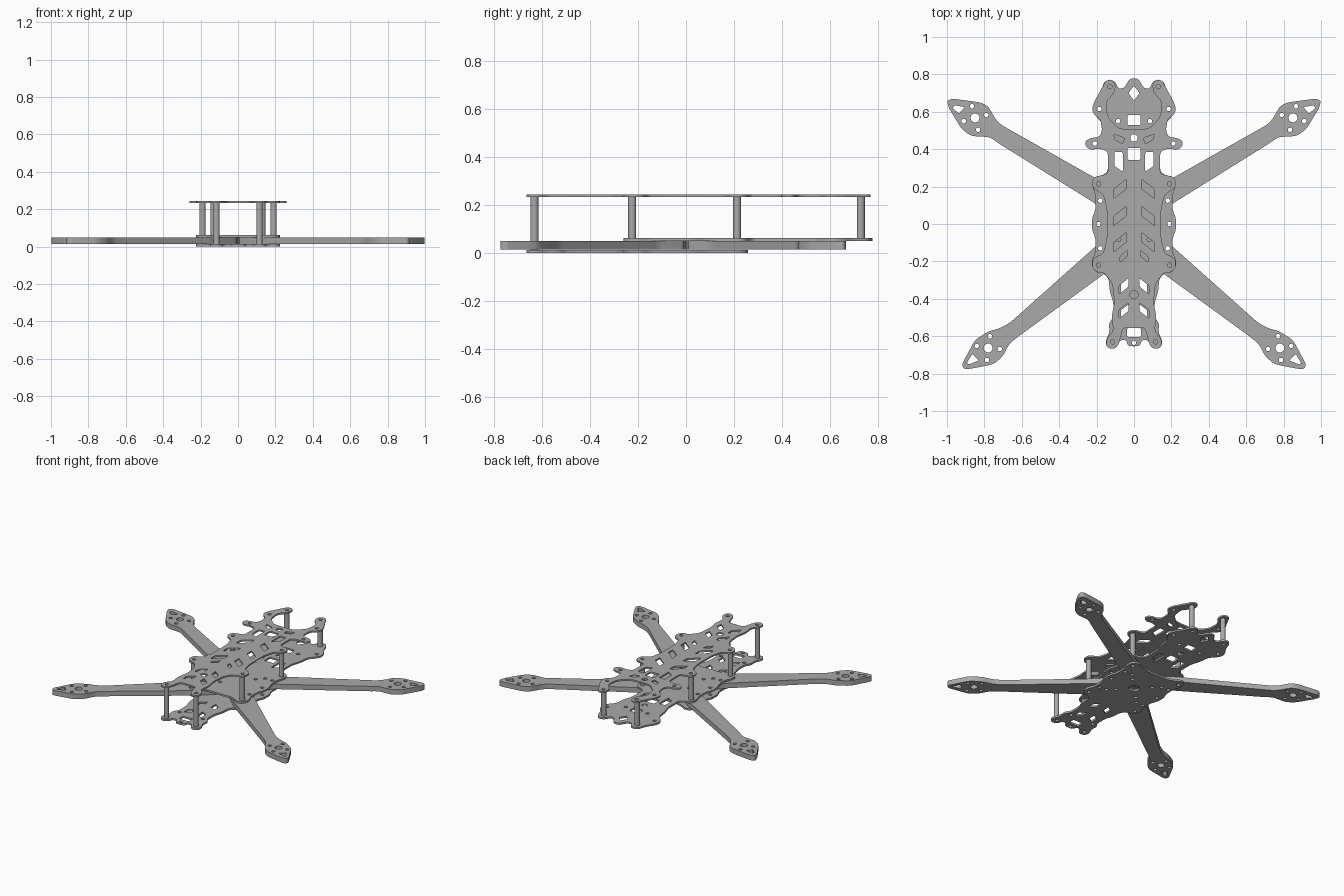
import bpy, bmesh, math
from mathutils import Vector

cube = bpy.data.objects.get("Cube")
if cube:
    bpy.data.objects.remove(cube)

U = 0.01  # plan coordinates are given in hundredths


def material(name, value):
    m = bpy.data.materials.new(name)
    m.use_nodes = True
    colour = (value, value, value, 1)
    m.diffuse_color = colour
    m.node_tree.nodes["Principled BSDF"].inputs["Base Color"].default_value = colour
    return m


GREY = material("plain grey", 0.4)


def fillet(points, radius, steps=4):
    """Round every corner of a closed polygon."""
    pts = [Vector(p) for p in points]
    out = []
    for i, p in enumerate(pts):
        a, b = pts[i - 1] - p, pts[(i + 1) % len(pts)] - p
        d = min(radius, a.length * 0.48, b.length * 0.48)
        a, b = p + a.normalized() * d, p + b.normalized() * d
        for k in range(steps + 1):
            t = k / steps
            out.append(a * (1 - t) ** 2 + p * 2 * t * (1 - t) + b * t * t)
    return out


def mirror(points):
    return [(-x, y) for x, y in points]


def symmetric(half):
    """Close a half outline that starts and ends on the centre line."""
    return half + mirror(half[1:-1])[::-1]


def circle(x, y, r, n=16):
    return [Vector((x + r * math.cos(k * math.tau / n), y + r * math.sin(k * math.tau / n)))
            for k in range(n)]


def rect(x, y, w, h):
    return [(x - w, y - h), (x + w, y - h), (x + w, y + h), (x - w, y + h)]


def slant(y, x0, x1, drop, height):
    """Slanted slot on the left half, falling away from the centre line."""
    return [(x0, y), (x1, y - drop), (x1, y - drop - height), (x0, y - height)]


def both(shapes):
    return shapes + [mirror(s) for s in shapes]


def bolts(places, r=1.2):
    return both([circle(x, y, r) for x, y in places])


def finish(obj):
    obj.data.materials.clear()
    obj.data.materials.append(GREY)
    bpy.ops.object.select_all(action="DESELECT")
    obj.select_set(True)
    bpy.context.view_layer.objects.active = obj
    bpy.ops.object.shade_smooth_by_angle(angle=math.radians(30))


def plate(name, outline, holes, z0, z1):
    """Flat sheet with cut-outs, filled from nested closed splines."""
    curve = bpy.data.curves.new(name + " profile", "CURVE")
    curve.dimensions = "2D"
    curve.fill_mode = "BOTH"
    curve.extrude = (z1 - z0) / 2
    for loop in [outline] + holes:
        spline = curve.splines.new("POLY")
        spline.points.add(len(loop) - 1)
        spline.use_cyclic_u = True
        for p, q in zip(spline.points, loop):
            p.co = (q[0] * U, q[1] * U, 0, 1)
    temp = bpy.data.objects.new(name + " temp", curve)
    bpy.context.collection.objects.link(temp)
    deps = bpy.context.evaluated_depsgraph_get()
    mesh = bpy.data.meshes.new_from_object(temp.evaluated_get(deps))
    bpy.data.objects.remove(temp)
    bm = bmesh.new()
    bm.from_mesh(mesh)
    bmesh.ops.remove_doubles(bm, verts=bm.verts, dist=0.00005)
    bmesh.ops.translate(bm, verts=bm.verts, vec=(0, 0, (z0 + z1) / 2))
    bmesh.ops.recalc_face_normals(bm, faces=bm.faces)
    bm.to_mesh(mesh)
    bm.free()
    obj = bpy.data.objects.new(name, mesh)
    bpy.context.collection.objects.link(obj)
    finish(obj)
    return obj


# Shared cut-outs and edges
diamond = [(0, 74), (3, 70), (0, 66), (-3, 70)]
rear_window = rect(0, 37.5, 3.5, 3.2)
rear_slot = [(6, 38.5), (10.5, 38.5), (10.5, 31), (6, 28)]
waist = [(14, 28), (17, 26), (20, 25.5), (22, 23), (22, 19), (20.5, 15), (20.5, 8), (22.5, 3),
         (22.5, -3), (20.5, -8), (20.5, -15), (22.5, -19), (22.5, -23), (20, -26), (17, -26)]
side_bolts = [(19, 21.5), (18, 12.5), (19, 0), (18, -13), (19, -22)]
stack_bolts = [(12.5, 12.5), (12.5, -12.5), (8.2, 8.2), (8.2, -8.2)]

# Top plate
top = symmetric([(0, 50.5), (8, 51), (14, 57), (15, 65), (10, 71), (10, 75), (11.5, 77), (15, 77),
                 (17, 73), (21.5, 65), (22.5, 61), (21, 58), (18, 56), (17, 50), (18.5, 46.5),
                 (23, 46), (26, 44.5), (26, 41.5), (23, 39.5), (19, 40.5), (14, 39), (14, 27),
                 (17, 26), (20.5, 25.5), (22.5, 23), (22, 19), (16.5, 16), (14.5, 8), (14.5, -8),
                 (16.5, -16), (22, -18), (22.5, -23), (20, -26), (16, -26), (11.5, -32),
                 (10.5, -42), (12, -50), (11, -57), (14.5, -61), (15, -65), (12.5, -67),
                 (9, -66), (7.5, -62), (6, -55.5), (0, -55.5)])
slots = [slant(y, 4, 11, 5.5, 5) for y in (24, 9.5, -4.5)]
slots += [slant(-14, 3.5, 7.5, 3.5, 3), slant(-29, 3, 8, 4, 4.5), slant(-42, 3, 8, 4, 4.5)]
slots += [rear_slot, [(5, 46), (11, 48), (10, 45), (6, 43)]]
holes = [fillet(s, 0.8) for s in both(slots) + [rear_window]]
holes += [circle(0, 46, 2), circle(0, -37.8, 2.2)]
holes += bolts([(13, 73.5), (18.5, 61.5), (21, 43), (19, 21.5), (19, -22), (11.5, -63)])
plate("top_plate", fillet(top, 2.2), holes, 0.234, 0.245)

# Middle plate
middle = symmetric([(0, 78), (2.5, 77.5), (5, 73), (8, 72), (10, 76), (13, 77.5), (16, 76),
                    (18, 70), (21.5, 65), (22.5, 61), (20, 57), (17, 54), (16, 46), (14, 40)]
                   + waist + [(12, -23), (0, -23)])
holes = [fillet(s, 0.8) for s in both([rear_slot]) + [diamond, rear_window, rect(0, 55.5, 3.5, 2.7)]]
holes += bolts(side_bolts + stack_bolts + [(8.5, 55)]) + bolts([(13, 73.5), (18.5, 61.5)])
holes += [circle(0, 46, 2)]
plate("middle_plate", fillet(middle, 2.2), holes, 0.05, 0.062)

# Bottom plate
bottom = symmetric([(0, 22), (8, 22), (14, 24)] + waist[1:]
                   + [(13.5, -29), (13, -36), (11, -42), (11, -50), (13.5, -53), (13, -58),
                      (15, -62), (15, -65), (12.5, -67), (9, -66), (7.5, -62), (4, -62),
                      (3.5, -65), (0, -65.5)])
slots = [slant(-29, 3, 7, 3, 5), slant(-43, 3, 7, 3, 5)]
holes = [fillet(s, 0.8) for s in both(slots) + [rect(0, -58, 3.8, 2.3)]]
holes += [circle(0, 0, 4, 6), circle(0, -63.5, 1.2)]
holes += bolts(side_bolts + stack_bolts + [(11.5, -63), (9, -52)])
plate("bottom_plate", fillet(bottom, 2.2), holes, 0, 0.013)

# Arms: one outline per end, mirrored to the other side
rear_arm = [(0, 0), (0, 10), (17, 22.5), (71, 53), (74, 56), (78, 63), (82, 65), (97, 67),
            (100, 66), (99, 62), (92, 50.5), (87, 47), (77, 46.5), (73, 43.5), (20, 10.5), (13, 0)]
front_arm = [(0, 0), (13, 0), (20, -11.5), (66, -52.5), (71, -55.5), (78, -57.5), (85, -62),
             (92, -75), (91, -77.5), (88, -77.5), (75, -75), (70, -70.5), (67, -64.5),
             (63, -61), (15, -26), (0, -12)]
rear_bolts = [(86.6, 63), (79, 58.3), (91, 55), (83.4, 50.3)]
front_bolts = [(77, -60), (71.7, -66.8), (84, -65.2), (78.6, -72.7)]
rear_eye = [(90.5, 62.5), (96, 63.5), (97, 62), (93.5, 59)]
front_eye = [(86.5, -69.5), (89.5, -74.5), (88, -75), (83, -73)]
for end, outline, spots, motor, eye in (("rear", rear_arm, rear_bolts, (85, 56.7), rear_eye),
                                        ("front", front_arm, front_bolts, (78, -66.3), front_eye)):
    loops = [fillet(outline[1:], 2.5), circle(*motor, 2.4), fillet(eye, 0.6)]
    loops[0].insert(0, Vector(outline[0]))
    loops += [circle(x, y, 1.2) for x, y in spots]
    loops += [circle(x, y, 1.2) for x, y in side_bolts[1:4:2] if (y > 0) == (end == "rear")]
    plate(end + "_arm_left", loops[0], loops[1:], 0.014, 0.049)
    loops = [mirror(loop) for loop in loops]
    plate(end + "_arm_right", loops[0], loops[1:], 0.014, 0.049)

# Standoffs between the plates
for label, x, y, z0 in (("nose", 11.5, -63.3, 0.013), ("front", 19, -22.5, 0.062),
                        ("mid", 19, 21.3, 0.062), ("tail", 13, 73, 0.062)):
    for side, s in (("left", 1), ("right", -1)):
        bpy.ops.mesh.primitive_cylinder_add(vertices=20, radius=0.017, depth=0.234 - z0,
                                            location=(s * x * U, y * U, (0.234 + z0) / 2))
        obj = bpy.context.object
        obj.name = label + "_standoff_" + side
        finish(obj)
